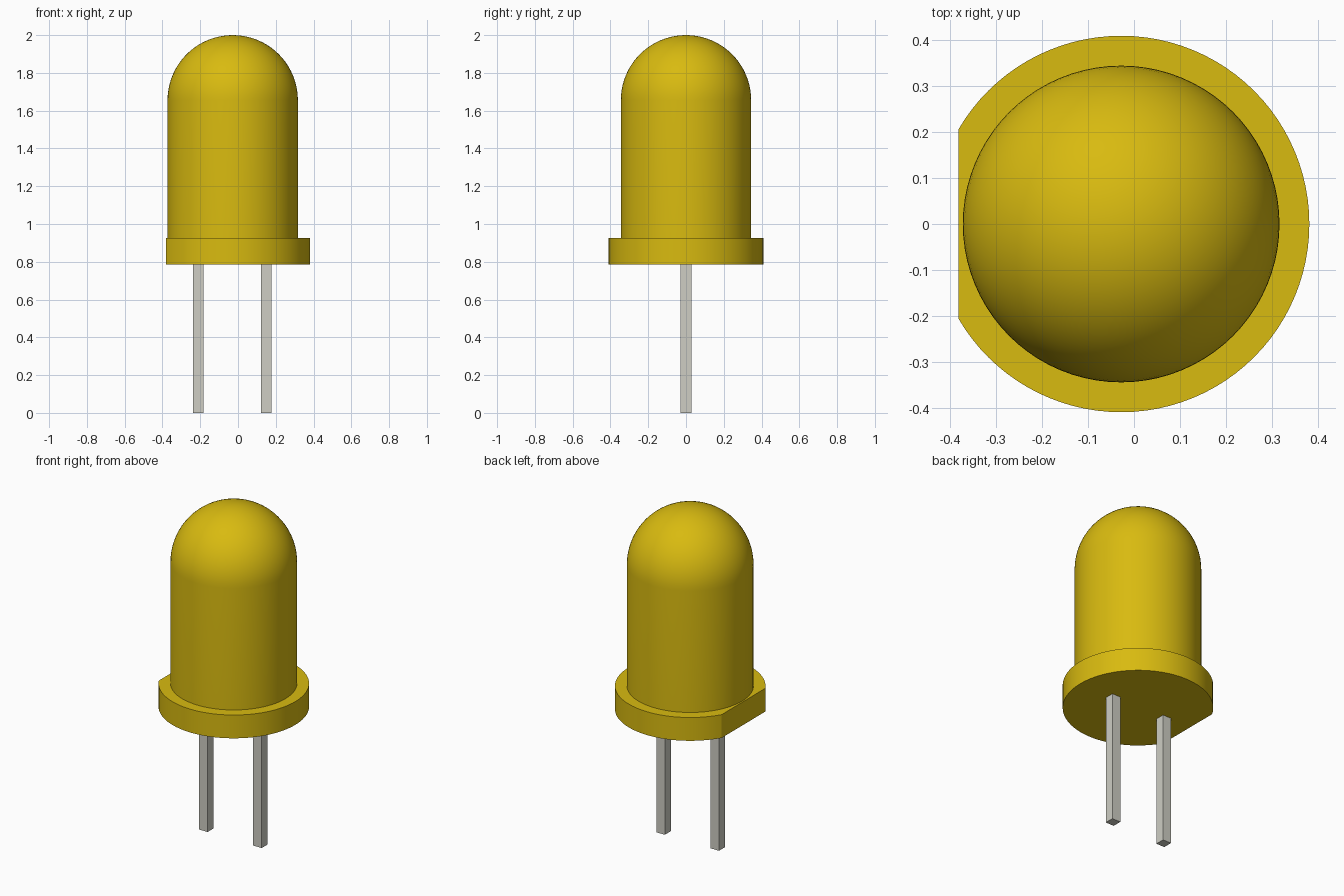
import bpy, bmesh, math

if "Cube" in bpy.data.objects:
    bpy.data.objects.remove(bpy.data.objects["Cube"])

AXIS_X = -0.028          # axis of the round body
FLAT_X = -0.382          # flat side of the rim
RIM_R, BODY_R = 0.41, 0.345
RIM_Z0, RIM_Z1, TOP_Z = 0.785, 0.925, 2.0
LEG_W, LEG_GAP = 0.056, 0.36


def material(name, rgb):
    m = bpy.data.materials.new(name)
    m.use_nodes = True
    m.diffuse_color = (*rgb, 1)
    bsdf = m.node_tree.nodes["Principled BSDF"]
    bsdf.inputs["Base Color"].default_value = (*rgb, 1)
    bsdf.inputs["Roughness"].default_value = 0.5
    return m


def finish(bm, name, mat, smooth=False):
    bmesh.ops.recalc_face_normals(bm, faces=bm.faces)
    mesh = bpy.data.meshes.new(name)
    bm.to_mesh(mesh)
    bm.free()
    mesh.materials.append(mat)
    ob = bpy.data.objects.new(name, mesh)
    bpy.context.collection.objects.link(ob)
    if smooth:
        bpy.ops.object.select_all(action="DESELECT")
        ob.select_set(True)
        bpy.context.view_layer.objects.active = ob
        bpy.ops.object.shade_smooth_by_angle(angle=math.radians(30))
    return ob


yellow = material("yellow plastic", (0.69, 0.493, 0.005))
metal = material("grey metal", (0.62, 0.615, 0.55))

# Domed body: half profile spun around the axis
bm = bmesh.new()
centre_z = TOP_Z - BODY_R
profile = [(0, RIM_Z1 - 0.02), (BODY_R, RIM_Z1 - 0.02)]
profile += [(BODY_R * math.cos(a), centre_z + BODY_R * math.sin(a))
            for a in (math.pi / 2 * i / 20 for i in range(20))] + [(0, TOP_Z)]
verts = [bm.verts.new((AXIS_X + r, 0, z)) for r, z in profile]
edges = [bm.edges.new(pair) for pair in zip(verts, verts[1:])]
bmesh.ops.spin(bm, geom=verts + edges, cent=(AXIS_X, 0, 0), axis=(0, 0, 1),
               angle=2 * math.pi, steps=80, use_merge=True)
bmesh.ops.remove_doubles(bm, verts=bm.verts, dist=1e-5)
finish(bm, "domed_body", yellow, smooth=True)

# Rim: a circle cut by a chord on the -x side, extruded upwards
bm = bmesh.new()
limit = math.acos((FLAT_X - AXIS_X) / RIM_R)
steps = 80
angles = [-limit + 2 * limit * i / steps for i in range(steps + 1)]
base = bm.faces.new([bm.verts.new((AXIS_X + RIM_R * math.cos(a), RIM_R * math.sin(a), RIM_Z0))
                     for a in angles])
top = bmesh.ops.extrude_face_region(bm, geom=[base], use_keep_orig=True)["geom"]
bmesh.ops.translate(bm, vec=(0, 0, RIM_Z1 - RIM_Z0),
                    verts=[g for g in top if isinstance(g, bmesh.types.BMVert)])
finish(bm, "rim", yellow, smooth=True)

# Two square legs
for name, side in (("right_leg", -1), ("left_leg", 1)):
    bm = bmesh.new()
    bmesh.ops.create_cube(bm, size=1)
    height = RIM_Z0 + 0.02
    bmesh.ops.scale(bm, vec=(LEG_W, LEG_W, height), verts=bm.verts)
    bmesh.ops.translate(bm, vec=(AXIS_X - 0.003 + side * LEG_GAP / 2, 0, height / 2), verts=bm.verts)
    finish(bm, name, metal)
